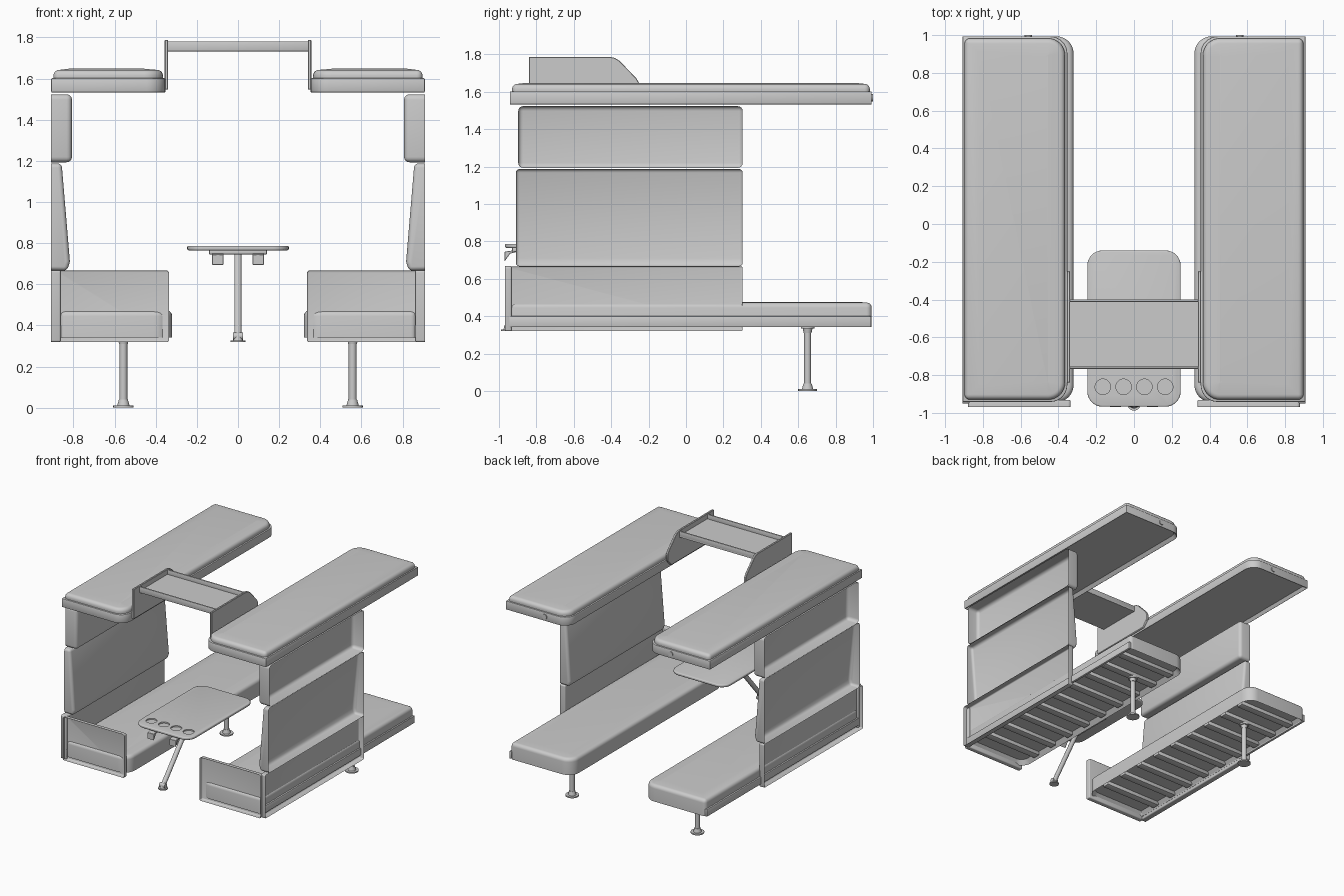
import bpy, bmesh, math
from mathutils import Vector

if "Cube" in bpy.data.objects:
    bpy.data.objects.remove(bpy.data.objects["Cube"])


def finish(bm, name, mirror):
    me = bpy.data.meshes.new(name)
    bm.to_mesh(me)
    bm.free()
    ob = bpy.data.objects.new(name, me)
    bpy.context.collection.objects.link(ob)
    if mirror:
        ob.modifiers.new("mirror", 'MIRROR').use_axis = (True, False, False)
    return ob


def rounded(u0, u1, v0, v1, r, n=8):
    """Rectangle with radii r = (low-low, high-low, high-high, low-high)."""
    pts = []
    corners = [(u0, v0, 1, 1), (u1, v0, -1, 1), (u1, v1, -1, -1), (u0, v1, 1, -1)]
    for i, (u, v, su, sv) in enumerate(corners):
        if r[i] == 0:
            pts.append((u, v))
            continue
        for k in range(n + 1):
            a = math.pi * (1 + i / 2) + math.pi / 2 * k / n
            pts.append((u + r[i] * (su + math.cos(a)), v + r[i] * (sv + math.sin(a))))
    return pts


def prism(name, pts, axis, a, b, bevel=0.0, seg=2, mirror=True, pushes=(), flat=None, is_open=False):
    """Extrude a profile along an axis; pushes = (direction, inset, depth);
    flat = (axis index, value) of a face left unbevelled, removed if is_open."""
    place = {'x': lambda u, v: (a, u, v), 'y': lambda u, v: (u, a, v), 'z': lambda u, v: (u, v, a)}[axis]
    bm = bmesh.new()
    face = bm.faces.new([bm.verts.new(place(*p)) for p in pts])
    ext = bmesh.ops.extrude_face_region(bm, geom=[face])
    move = Vector([b - a if axis == c else 0 for c in 'xyz'])
    bmesh.ops.translate(bm, vec=move, verts=[g for g in ext['geom'] if isinstance(g, bmesh.types.BMVert)])
    bmesh.ops.recalc_face_normals(bm, faces=bm.faces)

    def on_flat(el):
        return flat and all(abs(v.co[flat[0]] - flat[1]) < 1e-4 for v in el.verts)
    if bevel:
        edges = [e for e in bm.edges if e.calc_face_angle(0) > math.radians(40) and not on_flat(e)]
        bmesh.ops.bevel(bm, geom=edges, offset=bevel, offset_type='OFFSET', segments=seg,
                        profile=0.5, affect='EDGES', clamp_overlap=True)
    for d, inset, depth in pushes:
        bm.normal_update()
        d = Vector(d)
        f = max((f for f in bm.faces if f.normal.dot(d) > 0.9), key=lambda f: f.calc_area())
        bmesh.ops.inset_region(bm, faces=[f], thickness=inset)
        bmesh.ops.translate(bm, vec=-d * depth, verts=f.verts[:])
    if is_open:
        bmesh.ops.delete(bm, geom=[f for f in bm.faces if on_flat(f)], context='FACES')
    return finish(bm, name, mirror)


def box(name, x0, x1, y0, y1, z0, z1, bevel=0.0, seg=2, mirror=True, **kw):
    return prism(name, [(x0, y0), (x1, y0), (x1, y1), (x0, y1)], 'z', z0, z1, bevel, seg, mirror, **kw)


def tube(name, p, q, r1, r2=None, n=20, mirror=True):
    p, q = Vector(p), Vector(q)
    bm = bmesh.new()
    bmesh.ops.create_cone(bm, cap_ends=True, segments=n, radius1=r1, radius2=r1 if r2 is None else r2,
                          depth=(q - p).length)
    rot = (q - p).to_track_quat('Z', 'Y').to_matrix().to_4x4()
    bmesh.ops.transform(bm, matrix=rot, verts=bm.verts)
    bmesh.ops.translate(bm, vec=(p + q) / 2, verts=bm.verts)
    return finish(bm, name, mirror)


DOWN, UP = (0, 0, -1), (0, 0, 1)
INNER = (0, 0.09, 0.09, 0)
WALL = -0.908  # outer side, where the furniture meets the wall

# Upper bunks: hollow tray, crowned mattress, end knob
prism("bunk_tray", rounded(WALL, -0.353, -0.942, 0.993, INNER), 'z', 1.532, 1.602, 0.005, 2,
      pushes=[(DOWN, 0.022, 0.025)])
prism("bunk_mattress", rounded(-0.897, -0.365, -0.93, 0.983, INNER), 'z', 1.57, 1.642, 0.028, 5,
      pushes=[(UP, 0.07, -0.006)])
tube("bunk_knob", (-0.56, 0.985, 1.568), (-0.56, 1.0, 1.568), 0.02)

# Lower benches: thick crowned cushion hollow below, outer rail, slats
prism("bench_cushion", rounded(-0.868, -0.32, -0.943, 0.993, INNER), 'z', 0.342, 0.473, 0.028, 5,
      flat=(2, 0.342), pushes=[(UP, 0.07, -0.004), (DOWN, 0.03, 0.035)])
box("bench_rail", -0.88, -0.86, -0.945, 0.99, 0.342, 0.40, 0.004)
for i in range(9):
    y = -0.75 + i * 0.2
    box("bench_slat", -0.85, -0.345, y - 0.03, y + 0.03, 0.347, 0.38, 0.004)

# Side and end panels around the bench: shells open towards the outside
prism("side_panel", rounded(-0.95, 0.303, 0.32, 0.667, (0, 0, 0.01, 0.01)), 'x', WALL, -0.862, 0.008, 3,
      flat=(0, WALL), is_open=True)
prism("end_panel", rounded(-0.878, -0.335, 0.32, 0.668, (0, 0, 0.015, 0.015)), 'y', -0.968, -0.932, 0.008, 3,
      flat=(1, -0.968), is_open=True)

# Back cushions, open towards the wall: wedge-shaped lower one and straight upper one
prism("lower_back_cushion", [(WALL, 0.668), (-0.83, 0.666), (-0.817, 0.71), (-0.857, 1.187), (WALL, 1.187)],
      'y', -0.91, 0.303, 0.02, 4, flat=(0, WALL), is_open=True)
box("upper_back_cushion", WALL, -0.807, -0.897, 0.303, 1.193, 1.523, 0.026, 4, flat=(0, WALL), is_open=True)

# Bench legs
X, Y = -0.557, 0.65
tube("bench_leg", (X, Y, 0.02), (X, Y, 0.35), 0.019)
tube("leg_foot_plate", (X, Y, 0), (X, Y, 0.01), 0.05)
tube("leg_foot_collar", (X, Y, 0.01), (X, Y, 0.04), 0.03, 0.022)
tube("leg_top_collar", (X, Y, 0.31), (X, Y, 0.335), 0.021, 0.026)
tube("leg_top_plate", (X, Y, 0.335), (X, Y, 0.35), 0.036)

# Bridge shelf between the bunks
prism("shelf_side", [(-0.84, 1.547), (-0.84, 1.787), (-0.41, 1.787), (-0.38, 1.781), (-0.355, 1.765),
                     (-0.265, 1.672), (-0.25, 1.645), (-0.25, 1.60), (-0.30, 1.547)],
      'x', -0.356, -0.339, 0.003, 1)
box("shelf_board", -0.342, 0.342, -0.765, -0.40, 1.733, 1.745, mirror=False)
for y in (-0.767, -0.412):
    box("shelf_lip", -0.342, 0.342, y, y + 0.012, 1.732, 1.781, 0.003, mirror=False)

# Table top with four cup recesses
table = prism("table_top", rounded(-0.247, 0.247, -0.967, -0.14, (0.08,) * 4), 'z', 0.765, 0.787,
              0.007, 3, False)
for x in (-0.165, -0.055, 0.055, 0.165):
    cut = tube("cup_cutter", (x, -0.862, 0.777), (x, -0.862, 0.82), 0.041, n=32, mirror=False)
    cut.hide_render = True
    mod = table.modifiers.new("cup", 'BOOLEAN')
    mod.object, mod.solver = cut, 'EXACT'
    bpy.context.view_layer.objects.active = table
    bpy.ops.object.modifier_apply(modifier="cup")
    bpy.data.objects.remove(cut)

# Table brackets and slanted leg
box("table_crossbar", -0.14, 0.14, -0.93, -0.50, 0.745, 0.767, 0.004, mirror=False)
prism("table_bracket", [(-0.97, 0.693), (-0.97, 0.745), (-0.90, 0.755), (-0.90, 0.745), (-0.94, 0.735)],
      'x', -0.126, -0.07, 0.002, 1)
tube("table_leg", (0, -0.952, 0.345), (0, -0.6, 0.75), 0.018, mirror=False)
tube("table_leg_hinge", (-0.024, -0.952, 0.348), (0.024, -0.952, 0.348), 0.018, mirror=False)
tube("table_foot_plate", (0, -0.952, 0.32), (0, -0.952, 0.328), 0.036, mirror=False)
tube("table_foot_collar", (0, -0.952, 0.328), (0, -0.952, 0.35), 0.024, 0.018, mirror=False)

# Soft shading with crisp edges
for ob in bpy.context.collection.objects:
    ob.select_set(True)
    bpy.context.view_layer.objects.active = ob
bpy.ops.object.shade_smooth_by_angle(angle=math.radians(35))
